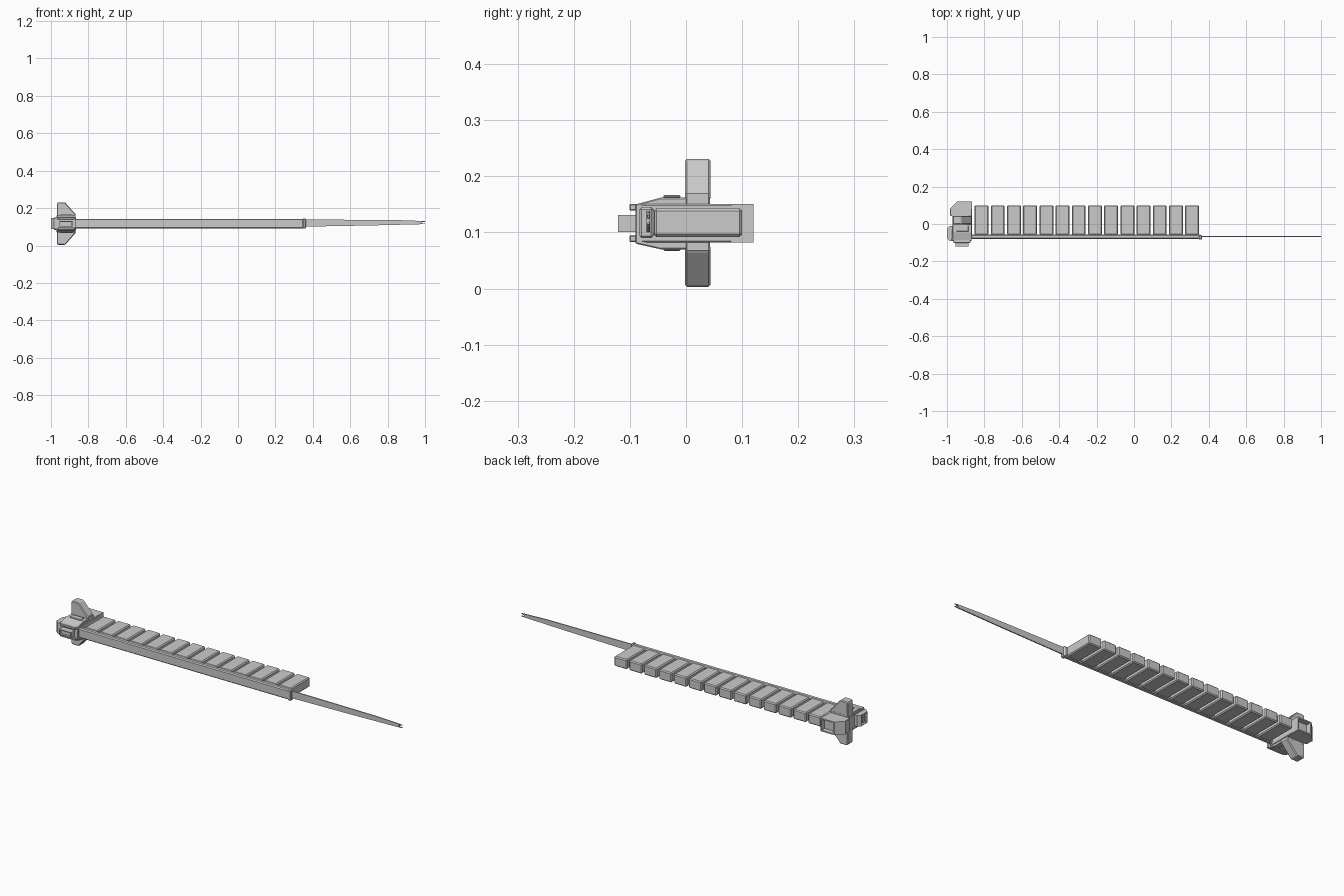
import bpy, bmesh
from mathutils import Vector

if "Cube" in bpy.data.objects:
    bpy.data.objects.remove(bpy.data.objects["Cube"])

ZC = 0.117


def finish(name, bm, bevel=0.0, color=None):
    bmesh.ops.recalc_face_normals(bm, faces=bm.faces[:])
    me = bpy.data.meshes.new(name)
    bm.to_mesh(me)
    bm.free()
    ob = bpy.data.objects.new(name, me)
    bpy.context.collection.objects.link(ob)
    if bevel:
        mod = ob.modifiers.new("chamfer", "BEVEL")
        mod.width = bevel
        mod.segments = 1
    if color:
        mat = bpy.data.materials.get("red_glow") or bpy.data.materials.new("red_glow")
        mat.diffuse_color = color
        mat.use_nodes = True
        mat.node_tree.nodes["Principled BSDF"].inputs["Base Color"].default_value = mat.diffuse_color
        me.materials.append(mat)
    return ob


def prism(name, pts, axis, lo, hi, bevel=0.0, color=None):
    """Extrude a 2D outline along an axis; pts hold the other two coordinates."""
    bm = bmesh.new()

    def place(p, d):
        c = list(p)
        c.insert("xyz".index(axis), d)
        return bm.verts.new(c)
    a = [place(p, lo) for p in pts]
    b = [place(p, hi) for p in pts]
    bm.faces.new(a)
    bm.faces.new(b[::-1])
    for i in range(len(pts)):
        j = (i + 1) % len(pts)
        bm.faces.new((a[i], b[i], b[j], a[j]))
    return finish(name, bm, bevel, color)


def box(name, x, y, z, bevel=0.0, color=None):
    pts = [(x[0], y[0]), (x[1], y[0]), (x[1], y[1]), (x[0], y[1])]
    return prism(name, pts, "z", z[0], z[1], bevel, color)


def recess(ob, direction, thickness, depth):
    """Sink an inset panel into the faces pointing one way."""
    bm = bmesh.new()
    bm.from_mesh(ob.data)
    d = Vector(direction)
    faces = [f for f in bm.faces if f.normal.dot(d) > 0.95]
    bmesh.ops.inset_region(bm, faces=faces, thickness=thickness)
    ext = bmesh.ops.extrude_face_region(bm, geom=faces)
    verts = [v for v in ext["geom"] if isinstance(v, bmesh.types.BMVert)]
    bmesh.ops.translate(bm, verts=verts, vec=-d * depth)
    bmesh.ops.delete(bm, geom=faces, context="FACES_ONLY")
    bmesh.ops.recalc_face_normals(bm, faces=bm.faces[:])
    bm.to_mesh(ob.data)
    bm.free()


# Spine rail
box("spine", (-0.88, 0.36), (-0.08, -0.056), (0.092, 0.143), 0.005)
box("spine_end_cap", (0.345, 0.363), (-0.083, -0.058), (0.09, 0.145), 0.004)

# Row of cargo containers
for i in range(14):
    x = -0.852 + i * 0.0866
    box(f"container_{i + 1}", (x, x + 0.074), (-0.058, 0.1), (0.092, 0.143), 0.005)

# Tapering boom with forked tip
boom = [(0.36, 0.101), (0.7, 0.107), (0.985, 0.114), (0.985, 0.131), (0.85, 0.136), (0.36, 0.139)]
prism("boom", boom, "y", -0.07, -0.064)
for s, z in (("upper", 0.129), ("lower", 0.116)):
    box(f"boom_{s}_prong", (0.98, 1.0), (-0.069, -0.065), (z - 0.002, z + 0.002))
box("tip_light", (0.983, 0.99), (-0.07, -0.064), (0.125, 0.13), 0, (0.6, 0.03, 0.03, 1))

# Main hull of the head
hull = [(-0.975, -0.088), (-0.87, -0.088), (-0.865, -0.07), (-0.865, 0.083),
        (-0.983, 0.083), (-0.983, 0.045), (-0.97, 0.04), (-0.97, 0)]
prism("head_hull", hull, "z", 0.082, 0.151, 0.003)
bulge = [(-0.09, 0.08), (-0.045, 0.07), (0.002, 0.07), (0.002, 0.162), (-0.045, 0.162), (-0.09, 0.15)]
prism("head_bulge", bulge, "x", -0.97, -0.868, 0.002)

# Side dock with open mouth
dock = [(-0.865, 0.08), (-0.865, 0.12), (-0.945, 0.12), (-0.983, 0.083), (-0.983, 0.08)]
dock_ob = prism("side_dock", dock, "z", 0.082, 0.151)
recess(dock_ob, (0, 1, 0), 0.009, 0.025)

# Central column and mirrored fins
box("fin_column", (-0.968, -0.868), (-0.001, 0.043), (0.065, 0.172), 0.003)
for side, s in (("upper", 1), ("lower", -1)):
    fin = [(-0.968, 0.04), (-0.968, 0.108), (-0.963, 0.114), (-0.925, 0.114), (-0.868, 0.05), (-0.868, 0.04)]
    prism(f"{side}_fin", [(x, ZC + s * z) for x, z in fin], "y", -0.002, 0.044, 0.007)
    box(f"{side}_base_pad", (-0.95, -0.885), (-0.04, -0.01),
        (ZC + s * 0.044, ZC + s * 0.05), 0.002)

# Front collar plates and sensor block
for side, s in (("upper", 1), ("lower", -1)):
    z = sorted((ZC + s * 0.022, ZC + s * 0.034))
    box(f"{side}_collar_plate", (-0.965, -0.875), (-0.101, -0.07), z, 0.002)
sensor = box("sensor_block", (-0.955, -0.885), (-0.121, -0.08), (0.101, 0.131))
recess(sensor, (0, -1, 0), 0.006, 0.01)

# Engine housing at the left end with glowing nozzles
engine = prism("engine_housing", [(-0.95, -0.09), (-0.985, -0.09), (-1, -0.075), (-1, -0.025),
                                  (-0.985, -0.01), (-0.95, -0.01)], "z", 0.088, 0.146)
recess(engine, (-1, 0, 0), 0.005, 0.012)
for i in range(3):
    for j in range(2):
        y, z = -0.066 + i * 0.016, 0.107 + j * 0.021
        noz = box(f"nozzle_{i + 1}_{j + 1}", (-0.995, -0.98), (y - 0.006, y + 0.006), (z - 0.008, z + 0.008))
        recess(noz, (-1, 0, 0), 0.002, 0.006)
        box(f"nozzle_glow_{i + 1}_{j + 1}", (-0.99, -0.985), (y - 0.004, y + 0.004),
            (z - 0.006, z + 0.006), 0, (0.6, 0.03, 0.03, 1))
